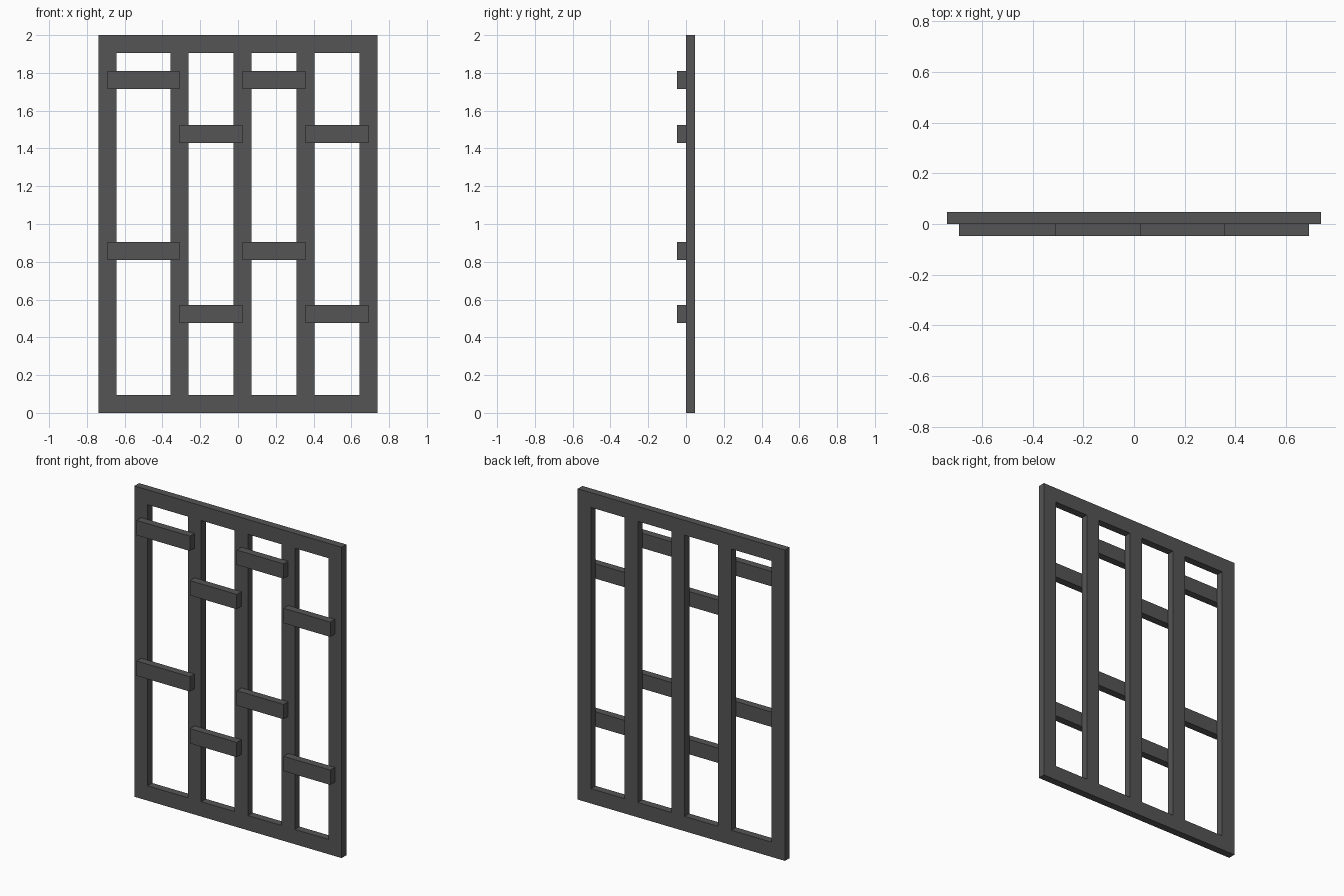
import bpy, bmesh

if "Cube" in bpy.data.objects:
    bpy.data.objects.remove(bpy.data.objects["Cube"])

U = 2 / 42            # design module: the panel is 42 modules tall
HALF = 15.5           # half width in modules

mat = bpy.data.materials.new("dark grey")
mat.diffuse_color = (0.09, 0.09, 0.09, 1)
mat.use_nodes = True
mat.node_tree.nodes["Principled BSDF"].inputs["Base Color"].default_value = mat.diffuse_color


def add_object(name, bm):
    bmesh.ops.recalc_face_normals(bm, faces=bm.faces)
    mesh = bpy.data.meshes.new(name)
    bm.to_mesh(mesh)
    bm.free()
    mesh.materials.append(mat)
    obj = bpy.data.objects.new(name, mesh)
    bpy.context.collection.objects.link(obj)
    return obj


# Frame: one slab with four tall openings, kept as a grid of solid cells
xs = [0, 2, 8, 10, 15, 17, 22, 24, 29, 31]
zs = [0, 2, 40, 42]
bm = bmesh.new()
v = [[bm.verts.new(((x - HALF) * U, 0, z * U)) for z in zs] for x in xs]
for i in range(len(xs) - 1):
    for j in range(len(zs) - 1):
        if j == 1 and i % 2 == 1:
            continue  # opening
        bm.faces.new((v[i][j], v[i + 1][j], v[i + 1][j + 1], v[i][j + 1]))
ext = bmesh.ops.extrude_face_region(bm, geom=bm.faces[:], use_keep_orig=True)
moved = [g for g in ext["geom"] if isinstance(g, bmesh.types.BMVert)]
bmesh.ops.translate(bm, verts=moved, vec=(0, U, 0))
add_object("frame", bm)

# Front blocks: staggered bars bridging the stiles, in two tiers
spans = [(1, 9), (9, 16), (16, 23), (23, 30)]
for tier, (high, low) in {"upper": (36, 30), "lower": (17, 10)}.items():
    for i, (x0, x1) in enumerate(spans):
        z0 = low if i % 2 else high
        bm = bmesh.new()
        bmesh.ops.create_cube(bm, size=1)
        bmesh.ops.scale(bm, verts=bm.verts, vec=((x1 - x0) * U, U, 2 * U))
        bmesh.ops.translate(bm, verts=bm.verts, vec=(
            ((x0 + x1) / 2 - HALF) * U, -U / 2, (z0 + 1) * U))
        add_object(f"{tier}_bar_{i + 1}", bm)
